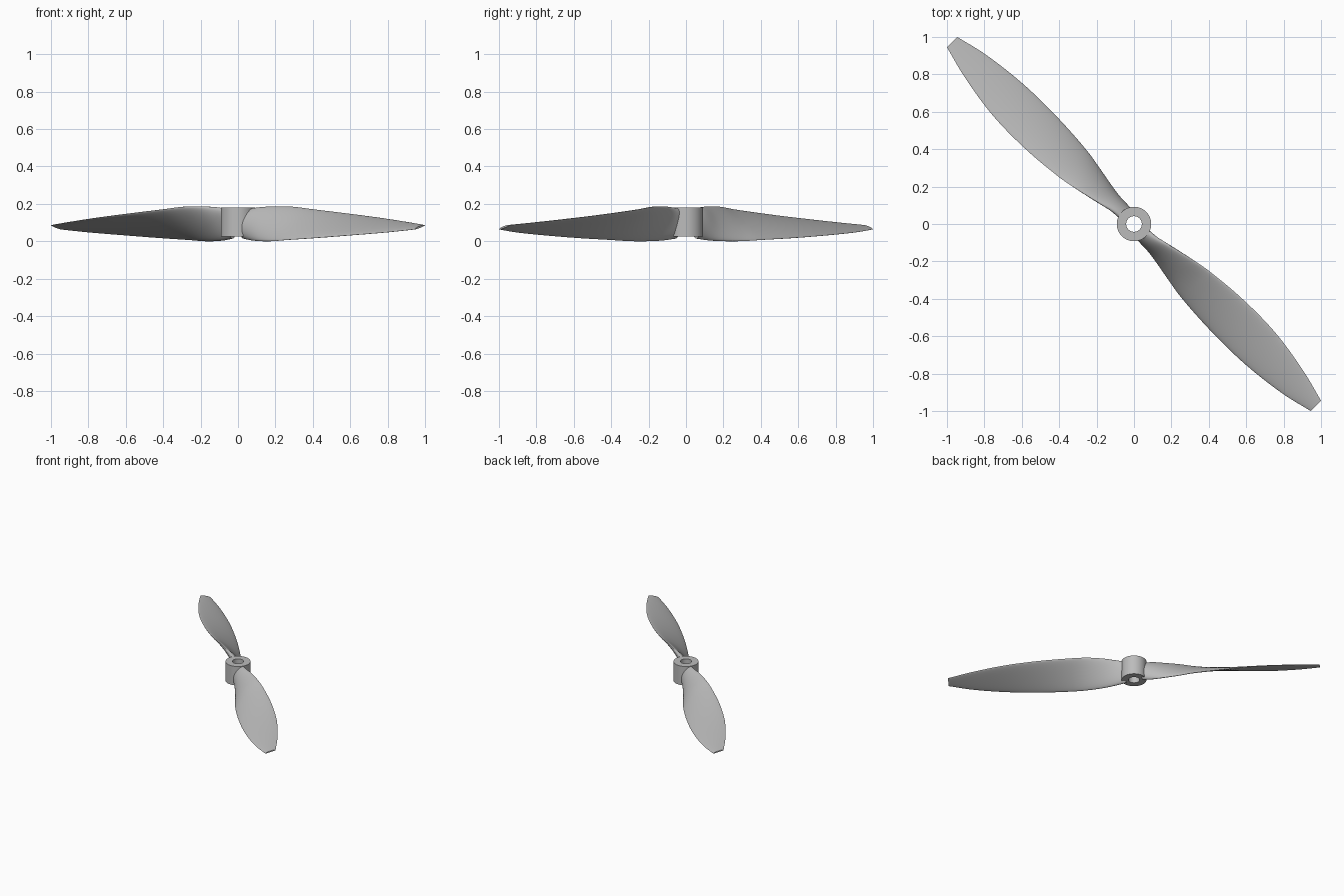
import bpy, bmesh, math
from mathutils import Vector, Matrix

if "Cube" in bpy.data.objects:
    bpy.data.objects.remove(bpy.data.objects["Cube"], do_unlink=True)

GREY = (0.5, 0.5, 0.5, 1)
grey = bpy.data.materials.new("plain grey")
grey.use_nodes = True
grey.diffuse_color = GREY
grey.node_tree.nodes["Principled BSDF"].inputs["Base Color"].default_value = GREY


def finish(name, bm, angle):
    bmesh.ops.recalc_face_normals(bm, faces=bm.faces)
    mesh = bpy.data.meshes.new(name)
    bm.to_mesh(mesh)
    bm.free()
    mesh.materials.append(grey)
    obj = bpy.data.objects.new(name, mesh)
    bpy.context.collection.objects.link(obj)
    bpy.ops.object.select_all(action='DESELECT')
    obj.select_set(True)
    bpy.context.view_layer.objects.active = obj
    bpy.ops.object.shade_smooth_by_angle(angle=math.radians(angle))
    return obj


def bridge(bm, a, b):
    for i in range(len(a)):
        j = (i + 1) % len(a)
        bm.faces.new((a[i], a[j], b[j], b[i]))


# Hub: a tube made by turning a rectangular profile
def make_hub(outer, inner, low, high, sides=64):
    bm = bmesh.new()
    profile = [(outer, low), (outer, high), (inner, high), (inner, low)]
    rings = []
    for r, z in profile:
        angles = [math.tau * i / sides for i in range(sides)]
        rings.append([bm.verts.new((r * math.cos(a), r * math.sin(a), z)) for a in angles])
    for k in range(len(rings)):
        bridge(bm, rings[k], rings[(k + 1) % len(rings)])
    return finish("hub", bm, 30)


# Blade stations: distance, upper edge (side, height), lower edge (side, height), half thickness
STATIONS = [
    (.06, .022, .172, -.022, .015, .036),
    (.13, .030, .181, -.035, .006, .030),
    (.22, .055, .186, -.056, .001, .022),
    (.34, .083, .184, -.080, .001, .017),
    (.46, .106, .171, -.100, .007, .014),
    (.70, .127, .148, -.114, .018, .013),
    (.95, .123, .125, -.110, .032, .011),
    (1.2, .084, .102, -.080, .048, .008),
    (1.375, .039, .086, -.039, .064, .005),
]


def smooth_stations(steps):
    # Hermite interpolation, with slopes measured along the blade
    n = len(STATIONS)

    def slope(i, c):
        a, b = STATIONS[max(i - 1, 0)], STATIONS[min(i + 1, n - 1)]
        return (b[c] - a[c]) / (b[0] - a[0])

    for i in range(n - 1):
        p, q = STATIONS[i], STATIONS[i + 1]
        span = q[0] - p[0]
        for k in range(steps + (i == n - 2)):
            t = k / steps
            h = t * t * (3 - 2 * t)
            yield [p[c] * (1 - h) + q[c] * h
                   + span * t * (1 - t) * ((1 - t) * slope(i, c) - t * slope(i + 1, c))
                   for c in range(len(p))]


def make_blade(name, turn, around=32):
    bm = bmesh.new()
    rings = []
    for u, v_up, z_up, v_low, z_low, thick in smooth_stations(6):
        up, low = Vector((u, v_up, z_up)), Vector((u, v_low, z_low))
        middle, half = (up + low) / 2, (up - low) / 2
        normal = Vector((0, -half.z, half.y)).normalized()
        ring = []
        for i in range(around):
            a = math.tau * i / around
            bulge = thick * (math.sin(a) + 0.3 * math.sin(a) ** 2)
            ring.append(bm.verts.new(middle + half * math.cos(a) + normal * bulge))
        rings.append(ring)
    for a, b in zip(rings, rings[1:]):
        bridge(bm, a, b)
    bm.faces.new(rings[0])
    bm.faces.new(rings[-1])
    bm.transform(Matrix.Rotation(math.radians(turn), 4, 'Z'))
    return finish(name, bm, 50)


make_hub(0.092, 0.042, 0.025, 0.18)
make_blade("left_blade", -45)
make_blade("right_blade", 135)
